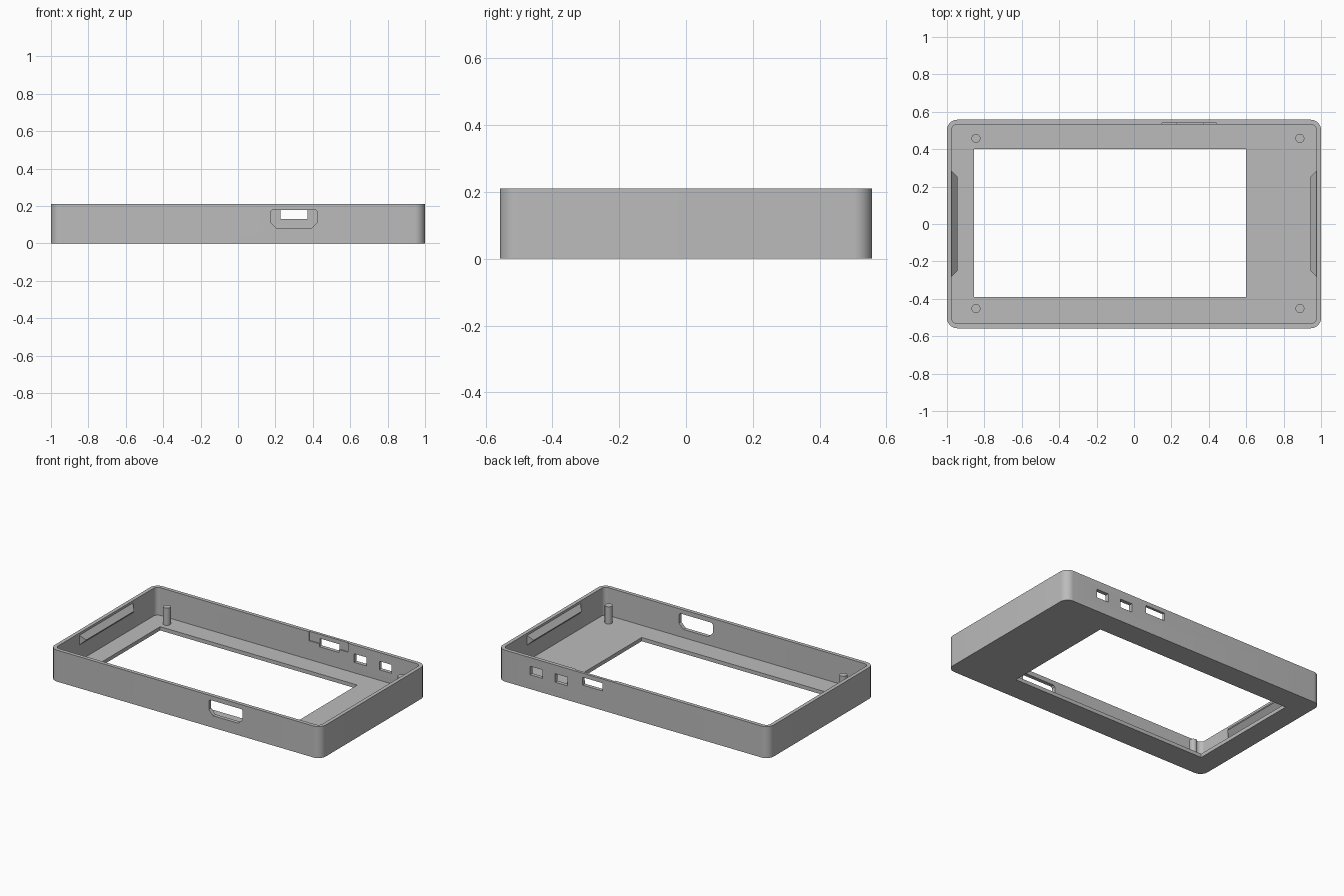
import bpy, bmesh, math
from mathutils import Matrix, Vector

old = bpy.data.objects.get("Cube")
if old:
    bpy.data.objects.remove(old)

LENGTH, DEPTH, HEIGHT = 2.0, 1.115, 0.21
WALL, FLOOR = 0.025, 0.025

grey = bpy.data.materials.new("plain grey plastic")
grey.use_nodes = True
COLOUR = (0.5, 0.5, 0.5, 1)
grey.diffuse_color = COLOUR
grey.node_tree.nodes["Principled BSDF"].inputs["Base Color"].default_value = COLOUR


def finish(name, bm):
    """Turn a bmesh into a named grey object."""
    bmesh.ops.recalc_face_normals(bm, faces=bm.faces)
    mesh = bpy.data.meshes.new(name)
    bm.to_mesh(mesh)
    bm.free()
    mesh.materials.append(grey)
    ob = bpy.data.objects.new(name, mesh)
    bpy.context.collection.objects.link(ob)
    return ob


def prism(name, points, direction):
    """Extrude a closed outline along a direction."""
    bm = bmesh.new()
    face = bm.faces.new([bm.verts.new(p) for p in points])
    new = bmesh.ops.extrude_face_region(bm, geom=[face])["geom"]
    bmesh.ops.translate(bm, vec=Vector(direction),
                        verts=[v for v in new if isinstance(v, bmesh.types.BMVert)])
    return finish(name, bm)


def box(name, x0, x1, y0, y1, z0, z1):
    return prism(name, [(x0, y0, z0), (x1, y0, z0), (x1, y1, z0), (x0, y1, z0)],
                 (0, 0, z1 - z0))


def rounded_block(name, w, d, r, z0, z1, steps=10):
    pts = []
    for k, (sx, sy) in enumerate([(1, 1), (-1, 1), (-1, -1), (1, -1)]):
        for i in range(steps + 1):
            a = math.pi / 2 * (k + i / steps)
            pts.append((sx * (w / 2 - r) + r * math.cos(a),
                        sy * (d / 2 - r) + r * math.sin(a), z0))
    return prism(name, pts, (0, 0, z1 - z0))


def cut(target, cutter):
    """Subtract the cutter, then discard it."""
    mod = target.modifiers.new("cut", 'BOOLEAN')
    mod.operation, mod.solver, mod.object = 'DIFFERENCE', 'EXACT', cutter
    bpy.context.view_layer.objects.active = target
    bpy.ops.object.modifier_apply(modifier=mod.name)
    bpy.data.objects.remove(cutter)


def smooth(ob):
    bpy.ops.object.select_all(action='DESELECT')
    ob.select_set(True)
    bpy.context.view_layer.objects.active = ob
    bpy.ops.object.shade_smooth_by_angle(angle=math.radians(30))


# Open tray with rounded corners
tray = rounded_block("case_tray", LENGTH, DEPTH, 0.055, 0, HEIGHT)
cut(tray, rounded_block("cavity", LENGTH - 2 * WALL, DEPTH - 2 * WALL, 0.03,
                        FLOOR, HEIGHT + 0.1))

# Screen window in the floor
cut(tray, box("window", -0.855, 0.60, -0.39, 0.40, -0.1, 0.1))

# Port opening with clipped corners in the front wall
x0, x1, z0, z1, low, top = 0.175, 0.425, 0.08, 0.18, 0.033, 0.01
outline = [(x0 + low, z0), (x1 - low, z0), (x1, z0 + low), (x1, z1 - top),
           (x1 - top, z1), (x0 + top, z1), (x0, z1 - top), (x0, z0 + low)]
cut(tray, prism("front_port", [(x, -0.6, z) for x, z in outline], (0, 0.1, 0)))

# Recess inside the back wall and three openings through it
inner = DEPTH / 2 - WALL
cut(tray, box("recess", 0.15, 0.44, inner - 0.05, inner + 0.007, 0.15, HEIGHT + 0.1))
for cx, w, a, b in [(0.30, 0.145, 0.13, 0.182), (0.53, 0.09, 0.095, 0.152),
                    (0.715, 0.09, 0.095, 0.152)]:
    cut(tray, box("back_port", cx - w / 2, cx + w / 2, 0.5, 0.6, a, b))
smooth(tray)

# Round mounting posts
for side, x in (("right", -0.845), ("left", 0.887)):
    for end, y in (("front", -0.452), ("back", 0.458)):
        bm = bmesh.new()
        post_top, base = 0.14, FLOOR - 0.005
        bmesh.ops.create_cone(bm, cap_ends=True, segments=32, radius1=0.024,
                              radius2=0.024, depth=post_top - base,
                              matrix=Matrix.Translation((x, y, (post_top + base) / 2)))
        smooth(finish(f"{end}_{side}_post", bm))

# Wedge-shaped snap ridges on the end walls, tapered at both ends
for side, s in (("right", -1), ("left", 1)):
    wall_x, tip_x = s * (LENGTH / 2 - WALL), s * (LENGTH / 2 - WALL - 0.03)
    bm = bmesh.new()
    for y, x, z in [(-0.28, wall_x, 0.195), (0.285, wall_x, 0.195),
                    (-0.28, wall_x, 0.13), (0.285, wall_x, 0.13),
                    (-0.25, tip_x, 0.16), (0.255, tip_x, 0.16)]:
        bm.verts.new((x, y, z))
    bmesh.ops.convex_hull(bm, input=bm.verts)
    finish(f"{side}_snap_ridge", bm)
